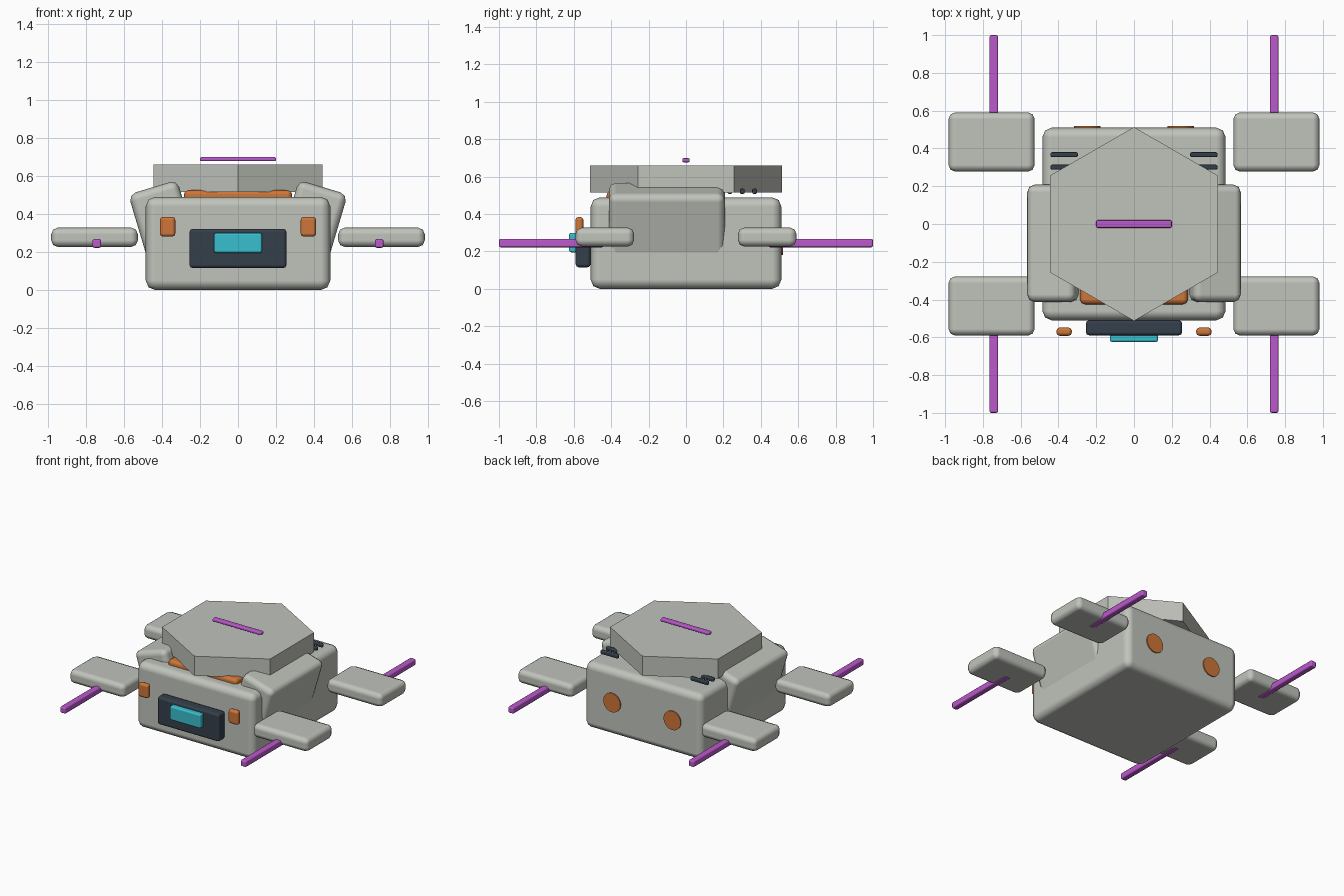
import bpy
import math

cube = bpy.data.objects.get("Cube")
if cube:
    bpy.data.objects.remove(cube, do_unlink=True)


def make_material(name, rgb):
    mat = bpy.data.materials.new(name)
    mat.use_nodes = True
    mat.diffuse_color = (*rgb, 1)
    mat.node_tree.nodes["Principled BSDF"].inputs["Base Color"].default_value = (*rgb, 1)
    return mat


GREY = make_material("pale grey", (0.53, 0.55, 0.50))
ORANGE = make_material("orange", (0.62, 0.18, 0.04))
DARK = make_material("dark slate", (0.035, 0.05, 0.07))
CYAN = make_material("cyan", (0.04, 0.52, 0.62))
PURPLE = make_material("purple", (0.50, 0.10, 0.60))


def finish(obj, name, mat):
    obj.name = name
    obj.data.materials.append(mat)
    return obj


def box(name, mat, x, y, z, bevel, tilt=0.0):
    """Rounded box from (low, high) ranges, tilted about its own y axis."""
    ranges = (x, y, z)
    bpy.ops.mesh.primitive_cube_add(size=1, location=[(a + b) / 2 for a, b in ranges])
    obj = bpy.context.object
    obj.scale = [b - a for a, b in ranges]
    bpy.ops.object.transform_apply(location=False, rotation=False, scale=True)
    obj.rotation_euler.y = tilt
    bpy.ops.object.shade_smooth()
    mod = obj.modifiers.new("rounded edges", "BEVEL")
    mod.width = bevel
    mod.segments = 2
    mod.harden_normals = True
    return finish(obj, name, mat)


def span(centre, size):
    return (centre - size / 2, centre + size / 2)


# Main hull and hexagonal top deck
box("body", GREY, (-0.485, 0.485), (-0.51, 0.51), (0, 0.49), 0.05)
bpy.ops.mesh.primitive_cylinder_add(vertices=6, radius=0.513, depth=0.145,
                                    location=(0, 0, 0.588))
finish(bpy.context.object, "top_deck", GREY)
box("deck_bar", PURPLE, (-0.2, 0.2), (-0.02, 0.02), (0.677, 0.699), 0.008)
box("roof_panel", ORANGE, (-0.285, 0.285), (-0.425, 0.2), (0.45, 0.525), 0.025)

# Front display
box("front_panel", DARK, (-0.255, 0.255), (-0.59, -0.51), (0.115, 0.322), 0.018)
box("front_screen", CYAN, (-0.127, 0.127), (-0.625, -0.57), (0.195, 0.30), 0.012)

for side, s in (("left", 1), ("right", -1)):
    # Leaning shoulder pods
    box(side + "_shoulder", GREY, span(s * 0.394, 0.268), (-0.413, 0.208),
        span(0.358, 0.38), 0.04, s * 0.29)
    # Front lamps and round rear lamps
    box(side + "_front_lamp", ORANGE, span(s * 0.37, 0.082), (-0.592, -0.548),
        (0.28, 0.385), 0.018)
    bpy.ops.mesh.primitive_cylinder_add(vertices=32, radius=0.07, depth=0.03,
                                        location=(s * 0.248, 0.503, 0.25),
                                        rotation=(math.pi / 2, 0, 0))
    finish(bpy.context.object, side + "_rear_lamp", ORANGE)
    bpy.ops.object.shade_smooth_by_angle()
    # Rear vent slats
    for i in range(3):
        box(f"{side}_vent_slat_{i + 1}", DARK, span(s * 0.37, 0.145),
            span(0.235 + i * 0.066, 0.026), (0.508, 0.536), 0.008)
    # Corner pads with their rods
    for end, e in (("front", -1), ("rear", 1)):
        box(f"{side}_{end}_pad", GREY, span(s * 0.754, 0.456),
            span(e * 0.434, 0.314), (0.226, 0.328), 0.036)
        box(f"{side}_{end}_rod", PURPLE, span(s * 0.742, 0.046),
            span(e * 0.72, 0.56), (0.222, 0.268), 0.01)
